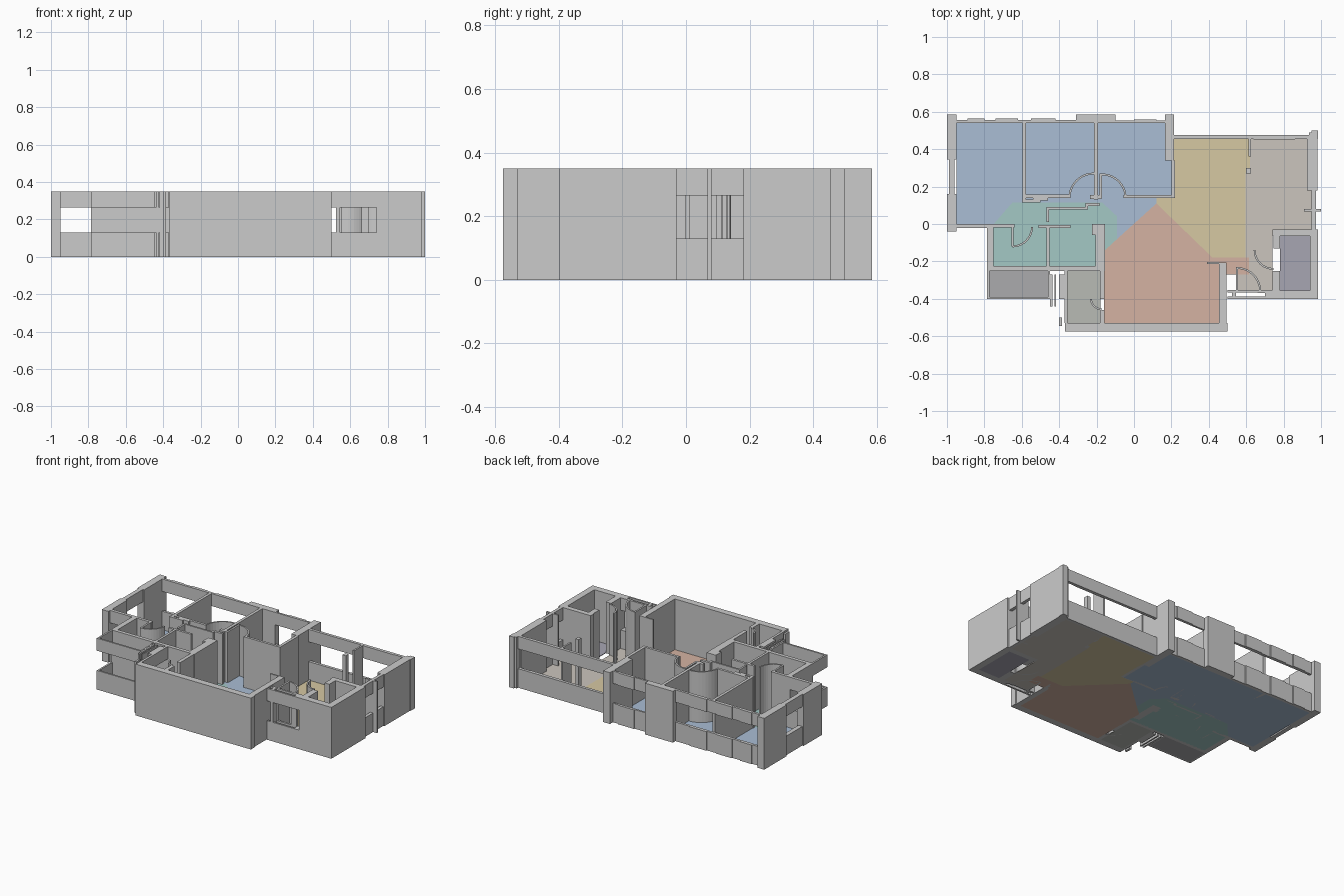
import bpy, bmesh, math

H, SILL, LINTEL, FLOOR = 0.35, 0.13, 0.265, 0.004


def prism(bm, pts, z0, z1):
    lo = [bm.verts.new((x, y, z0)) for x, y in pts]
    hi = [bm.verts.new((x, y, z1)) for x, y in pts]
    bm.faces.new(lo[::-1])
    bm.faces.new(hi)
    n = len(pts)
    for i in range(n):
        j = (i + 1) % n
        bm.faces.new((lo[i], lo[j], hi[j], hi[i]))


def finish(name, bm, mat=None):
    bmesh.ops.recalc_face_normals(bm, faces=bm.faces)
    me = bpy.data.meshes.new(name)
    bm.to_mesh(me)
    bm.free()
    ob = bpy.data.objects.new(name, me)
    bpy.context.collection.objects.link(ob)
    if mat:
        me.materials.append(mat)


def walls(name, rects, spans=((0, H),)):
    bm = bmesh.new()
    for x0, x1, y0, y1 in rects:
        for z0, z1 in spans:
            prism(bm, [(x0, y0), (x1, y0), (x1, y1), (x0, y1)], z0, z1)
    finish(name, bm)


def windows(name, rects):
    walls(name, rects, ((0, SILL), (LINTEL, H)))


def door_swing(name, cx, cy, r, a0, a1, t=0.01, n=10):
    ang = [math.radians(a0 + (a1 - a0) * i / n) for i in range(n + 1)]
    ring = [(cx + r * math.cos(a), cy + r * math.sin(a)) for a in ang]
    ring += [(cx + (r - t) * math.cos(a), cy + (r - t) * math.sin(a)) for a in reversed(ang)]
    bm = bmesh.new()
    prism(bm, ring, 0, H)
    finish(name, bm)


def floor(name, color, *polys):
    mat = bpy.data.materials.new(name + "_color")
    mat.diffuse_color = (*color, 1)
    bm = bmesh.new()
    for p in polys:
        prism(bm, p, 0, FLOOR)
    finish(name, bm, mat)


def rect(x0, x1, y0, y1):
    return [(x0, y0), (x1, y0), (x1, y1), (x0, y1)]


# Outer walls of the bedroom wing
walls("bedroom_outer_walls", [
    (-1, -0.95, -0.04, 0.16), (-1, -0.95, 0.345, 0.585),
    (-0.31, -0.10, 0.54, 0.585), (0.165, 0.215, 0.34, 0.585),
    (0.20, 0.22, 0.14, 0.34)])
windows("bedroom_windows", [
    (-0.99, -0.96, 0.16, 0.345), (-0.95, -0.31, 0.54, 0.557),
    (-0.89, -0.80, 0.557, 0.563), (-0.74, -0.62, 0.557, 0.563),
    (-0.55, -0.42, 0.557, 0.563), (-0.10, 0.165, 0.54, 0.553),
    (0.0, 0.12, 0.553, 0.559), (-0.95, -0.785, -0.022, 0)])

# Outer walls of the kitchen wing
walls("kitchen_outer_walls", [
    (0.935, 0.98, 0.18, 0.49), (0.95, 0.985, 0.455, 0.50),
    (0.925, 0.937, 0.18, 0.455), (0.91, 1.0, 0.068, 0.08),
    (0.613, 0.625, 0.36, 0.455), (0.60, 0.625, 0.27, 0.30)])
windows("kitchen_windows", [
    (0.215, 0.95, 0.455, 0.475), (0.64, 0.86, 0.452, 0.468), (0.95, 0.972, -0.03, 0.18)])

# Shaft beside the entrance
walls("shaft_walls", [
    (0.74, 0.985, -0.065, -0.03), (0.94, 0.985, -0.40, -0.065),
    (0.74, 0.94, -0.40, -0.355), (0.74, 0.78, -0.355, -0.25),
    (0.745, 0.78, -0.13, -0.065)])

# Entrance front
windows("entrance_front", [
    (0.50, 0.74, -0.40, -0.388), (0.50, 0.74, -0.365, -0.352), (0.70, 0.74, -0.388, -0.365)])
walls("entrance_jambs", [
    (0.545, 0.557, -0.36, -0.23), (0.525, 0.545, -0.40, -0.352), (0.66, 0.70, -0.37, -0.352)])

# Living room
walls("living_room_walls", [
    (-0.37, 0.50, -0.575, -0.53), (0.455, 0.495, -0.53, -0.205),
    (0.39, 0.455, -0.213, -0.203), (-0.205, -0.155, -0.25, 0),
    (-0.182, -0.157, -0.40, -0.25), (-0.182, -0.157, -0.53, -0.46)])

# Store room with layered window frames on its left side
windows("store_window", [
    (-0.40, -0.37, -0.40, -0.27), (-0.372, -0.355, -0.53, -0.25),
    (-0.448, -0.437, -0.44, -0.27), (-0.425, -0.416, -0.44, -0.27)])
walls("store_post", [(-0.40, -0.385, -0.545, -0.50)])

# Balcony parapet
windows("balcony_parapet", [
    (-0.785, -0.45, -0.402, -0.39), (-0.785, -0.773, -0.39, -0.25),
    (-0.46, -0.45, -0.39, -0.25)])

# Bathrooms
walls("bathroom_walls", [
    (-0.785, -0.75, -0.25, 0), (-0.75, -0.205, -0.25, -0.225),
    (-0.468, -0.452, -0.225, -0.02), (-0.75, -0.64, -0.02, 0),
    (-0.51, -0.34, -0.022, -0.006), (-0.225, -0.205, -0.06, 0),
    (-0.655, -0.643, -0.12, -0.02)])

# Bedroom partitions and hallway closets
walls("bedroom_partitions", [
    (-0.597, -0.578, 0.13, 0.54), (-0.213, -0.193, 0.13, 0.54),
    (-0.578, -0.345, 0.14, 0.157), (-0.055, 0.20, 0.138, 0.155),
    (-0.60, -0.50, 0.115, 0.13), (-0.54, -0.46, 0.125, 0.14),
    (-0.235, -0.175, 0.135, 0.155), (-0.185, -0.172, 0.14, 0.27)])
walls("hall_partitions", [
    (-0.468, -0.25, 0.078, 0.09), (-0.468, -0.455, 0.01, 0.09),
    (-0.26, -0.185, 0.095, 0.112), (-0.26, -0.245, 0.078, 0.10)])

# Door swings, raised to full wall height
for name, *a in [
        ("bedroom_door_left", -0.215, 0.14, 0.135, 90, 180),
        ("bedroom_door_right", -0.17, 0.14, 0.13, 0, 90),
        ("bathroom_door", -0.65, -0.015, 0.11, 270, 360),
        ("shaft_door", 0.745, -0.14, 0.105, 180, 270),
        ("entrance_door", 0.55, -0.36, 0.13, 0, 90),
        ("store_door", -0.175, -0.40, 0.06, 180, 270)]:
    door_swing(name, *a)

# Floors
floor("bedroom_floor", (0.40, 0.51, 0.66),
      [(-0.95, 0), (-0.75, 0), (-0.65, 0.115), (-0.597, 0.115), (-0.597, 0.54), (-0.95, 0.54)],
      rect(-0.597, -0.203, 0.115, 0.54),
      [(-0.203, 0.115), (-0.17, 0.115), (-0.09, 0.04), (-0.09, -0.08), (0.12, 0.11),
       (0.12, 0.14), (0.20, 0.14), (0.20, 0.34), (0.165, 0.34), (0.165, 0.54), (-0.203, 0.54)])
floor("bathroom_floor", (0.37, 0.58, 0.56),
      [(-0.75, -0.23), (-0.155, -0.23), (-0.155, -0.14), (-0.09, -0.08), (-0.09, 0.04),
       (-0.17, 0.115), (-0.65, 0.115), (-0.75, 0)])
floor("kitchen_floor", (0.67, 0.58, 0.36),
      [(0.12, 0.11), (0.42, -0.18), (0.595, -0.18), (0.595, 0.27), (0.62, 0.30),
       (0.62, 0.455), (0.215, 0.455), (0.215, 0.14), (0.12, 0.14)])
floor("living_room_floor", (0.66, 0.45, 0.36),
      [(-0.16, -0.53), (0.46, -0.53), (0.46, -0.27), (0.615, -0.27), (0.615, -0.18),
       (0.42, -0.18), (0.12, 0.11), (-0.09, -0.08), (-0.16, -0.14)])
floor("entry_floor", (0.60, 0.56, 0.51),
      [(0.55, -0.352), (0.74, -0.352), (0.74, -0.03), (0.95, -0.03), (0.95, 0.18),
       (0.93, 0.18), (0.93, 0.455), (0.62, 0.455), (0.62, 0.30), (0.595, 0.27),
       (0.595, -0.18), (0.615, -0.18), (0.615, -0.27), (0.55, -0.27)])
floor("store_floor", (0.48, 0.50, 0.46), rect(-0.355, -0.18, -0.53, -0.25))
floor("balcony_floor", (0.41, 0.41, 0.42), rect(-0.773, -0.46, -0.39, -0.25))
floor("shaft_floor", (0.39, 0.38, 0.45), rect(0.78, 0.94, -0.355, -0.065))
